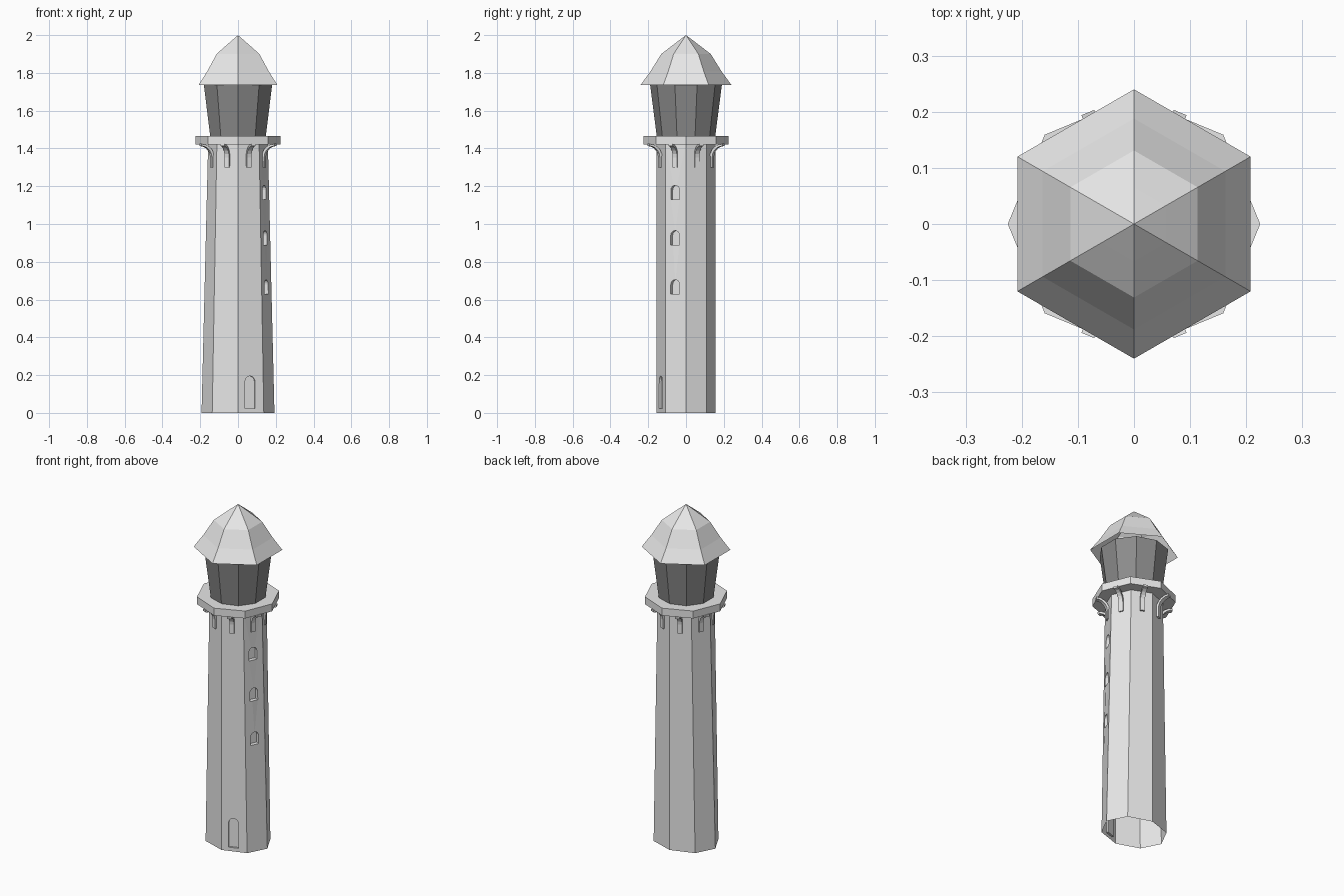
import bpy, bmesh
from math import sin, cos, pi, radians
from mathutils import Matrix

cube = bpy.data.objects.get("Cube")
if cube:
    bpy.data.objects.remove(cube, do_unlink=True)


def material(name, value):
    m = bpy.data.materials.new(name)
    m.use_nodes = True
    colour = (value, value, value, 1)
    m.diffuse_color = colour
    m.node_tree.nodes["Principled BSDF"].inputs["Base Color"].default_value = colour
    return m


STONE = material("pale_grey", 0.8)
GLASS = material("dark_grey", 0.26)


def make(name, bm, mat):
    bmesh.ops.recalc_face_normals(bm, faces=bm.faces)
    mesh = bpy.data.meshes.new(name)
    bm.to_mesh(mesh)
    bm.free()
    mesh.materials.append(mat)
    obj = bpy.data.objects.new(name, mesh)
    bpy.context.collection.objects.link(obj)
    return obj


def loft(name, sides, start, rings, mat, bottom=True, top=True):
    """Stack polygon rings given as (x radius, y radius, z)."""
    bm = bmesh.new()
    angles = [start + 2 * pi * i / sides for i in range(sides)]
    loops = [[bm.verts.new((rx * cos(a), ry * sin(a), z)) for a in angles]
             for rx, ry, z in rings]
    for low, high in zip(loops, loops[1:]):
        for i in range(sides):
            j = (i + 1) % sides
            bm.faces.new((low[i], low[j], high[j], high[i]))
    if bottom:
        bm.faces.new(loops[0][::-1])
    if top:
        bm.faces.new(loops[-1])
    bmesh.ops.remove_doubles(bm, verts=bm.verts, dist=1e-5)
    return make(name, bm, mat)


def extrude_outline(name, outline, depth, matrix, mat):
    """Extrude an outline lying in local XZ by depth along local Y."""
    bm = bmesh.new()
    face = bm.faces.new([bm.verts.new((x, 0, z)) for x, z in outline])
    new = bmesh.ops.extrude_face_region(bm, geom=[face])["geom"]
    bmesh.ops.translate(bm, vec=(0, depth, 0),
                        verts=[v for v in new if isinstance(v, bmesh.types.BMVert)])
    bm.transform(matrix)
    return make(name, bm, mat)


# Tapering tower shaft
tower = loft("tower", 8, 0, [(0.193, 0.155, 0), (0.158, 0.155, 1.43)], STONE)


# Arched recesses for the windows and the door
def arch_recess(name, x, y, z0, z1, width, turn, depth):
    r = width / 2
    outline = [(-r, z0), (r, z0)]
    outline += [(r * cos(pi * i / 8), z1 - r + r * sin(pi * i / 8)) for i in range(9)]
    place = Matrix.Translation((x, y, 0)) @ Matrix.Rotation(turn, 4, "Z")
    # local -Y points outwards, the cutter reaches depth inwards
    place = place @ Matrix.Translation((0, -0.1, 0))
    cutter = extrude_outline(name, outline, 0.1 + depth, place, STONE)
    mod = tower.modifiers.new(name, "BOOLEAN")
    mod.operation = "DIFFERENCE"
    mod.solver = "EXACT"
    mod.object = cutter
    return cutter


cutters = [arch_recess("window_cutter", x, -0.059, z, z + 0.075, 0.05, radians(64.3), 0.026)
           for x, z in ((0.142, 1.13), (0.147, 0.89), (0.152, 0.63))]
cutters.append(arch_recess("door_cutter", 0.064, -0.134, 0.022, 0.195, 0.055, radians(18.2), 0.012))

bpy.context.view_layer.update()
evaluated = tower.evaluated_get(bpy.context.evaluated_depsgraph_get())
carved = bpy.data.meshes.new_from_object(evaluated)
tower.modifiers.clear()
tower.data = carved
for c in cutters:
    bpy.data.objects.remove(c, do_unlink=True)

# Leave the foot of the tower open
bm = bmesh.new()
bm.from_mesh(carved)
foot = [f for f in bm.faces if all(v.co.z < 0.001 for v in f.verts)]
bmesh.ops.delete(bm, geom=foot, context="FACES")
bm.to_mesh(carved)
bm.free()

# Gallery slab
loft("gallery", 8, 0, [(0.225, 0.225, 1.422), (0.225, 0.225, 1.466)], STONE)

# Curved brackets under the gallery
outer = [(0.155, 1.30)]
outer += [(0.215 - 0.06 * cos(pi / 2 * i / 5), 1.353 + 0.06 * sin(pi / 2 * i / 5)) for i in range(6)]
inner = [(0.215, 1.425)]
inner += [(0.215 - 0.074 * cos(pi / 2 * i / 5), 1.353 + 0.072 * sin(pi / 2 * i / 5)) for i in range(4, -1, -1)]
inner += [(0.141, 1.30)]
for k in range(8):
    spin = Matrix.Rotation(pi / 8 + k * pi / 4, 4, "Z") @ Matrix.Translation((0, -0.0125, 0))
    extrude_outline(f"bracket_{k + 1}", outer + inner, 0.025, spin, STONE)

# Flaring lantern room
loft("lantern", 10, pi / 2, [(0.155, 0.155, 1.466), (0.19, 0.19, 1.737)], GLASS)

# Six-sided domed roof, open underneath
roof_profile = [(0.24, 1.737), (0.188, 1.808), (0.131, 1.9), (0.066, 1.95), (0, 2.0)]
loft("roof", 6, pi / 2, [(r, r, z) for r, z in roof_profile], STONE, bottom=False, top=False)
